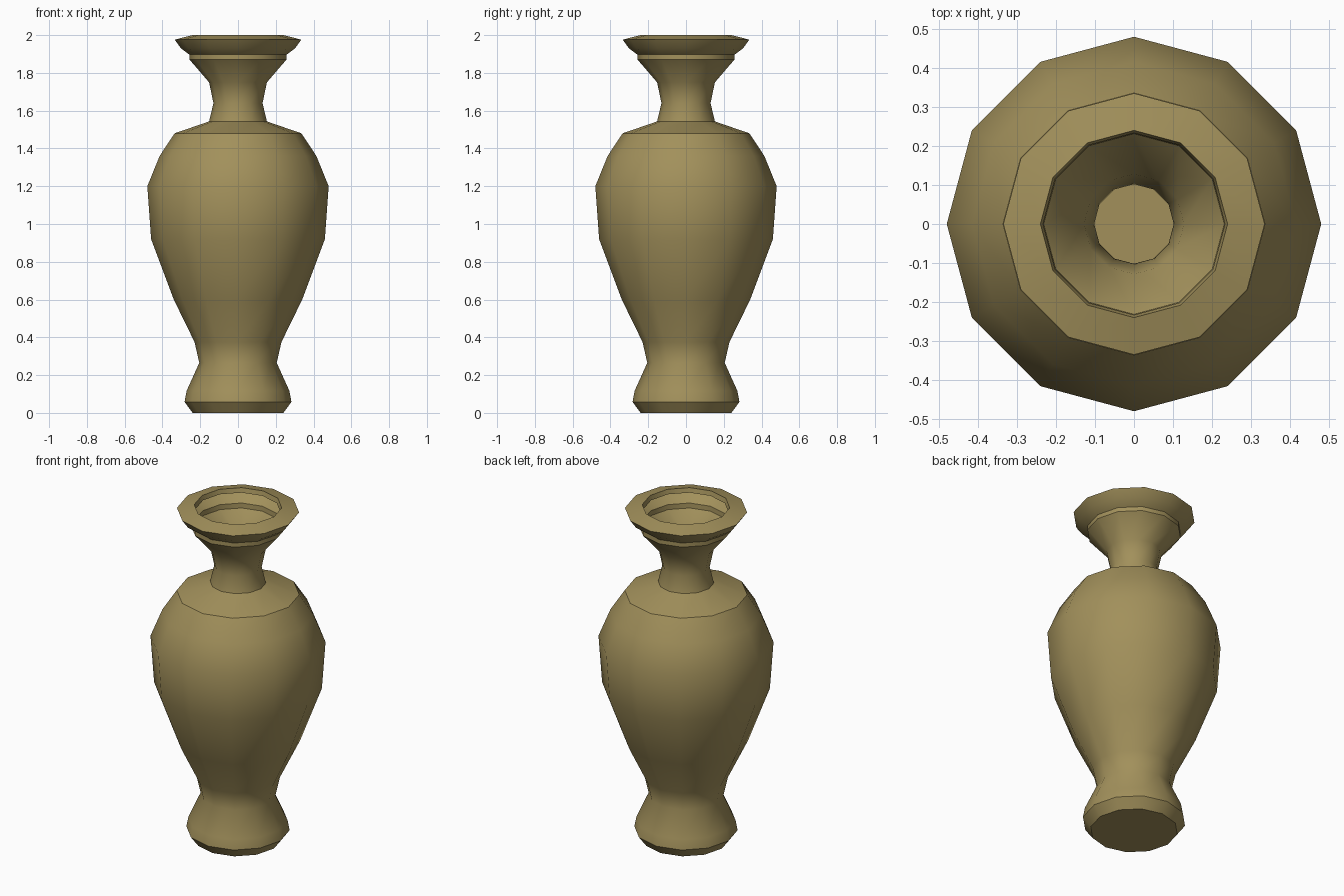
import bpy, bmesh, math

if "Cube" in bpy.data.objects:
    bpy.data.objects.remove(bpy.data.objects["Cube"])

SIDES = 12
# outer profile (radius, height) from the foot up to the inner lip
PROFILE = [(0.24, 0), (0.283, 0.058), (0.272, 0.117), (0.205, 0.265), (0.23, 0.375),
           (0.34, 0.60), (0.46, 0.92), (0.48, 1.20), (0.415, 1.36), (0.336, 1.48),
           (0.153, 1.543), (0.13, 1.64), (0.153, 1.75), (0.258, 1.872), (0.258, 1.897),
           (0.302, 1.93), (0.335, 1.976), (0.24, 2.0)]

# vase body: twelve-sided rings joined by quads, foot closed
bm = bmesh.new()
rings = []
for r, z in PROFILE:
    rings.append([bm.verts.new((r * math.cos(2 * math.pi * i / SIDES),
                                r * math.sin(2 * math.pi * i / SIDES), z))
                  for i in range(SIDES)])
for low, high in zip(rings, rings[1:]):
    for i in range(SIDES):
        j = (i + 1) % SIDES
        bm.faces.new((low[i], low[j], high[j], high[i]))
bm.faces.new(rings[0][::-1])
mesh = bpy.data.meshes.new("vase")
bm.to_mesh(mesh)
bm.free()
vase = bpy.data.objects.new("vase", mesh)
bpy.context.collection.objects.link(vase)

# hollow wall thickness
wall = vase.modifiers.new("wall", 'SOLIDIFY')
wall.thickness = 0.028
wall.offset = -1
bpy.context.view_layer.objects.active = vase
vase.select_set(True)
bpy.ops.object.modifier_apply(modifier="wall")

# smooth shading with sharp rims
bpy.ops.object.shade_smooth_by_angle(angle=math.radians(36.4))

# ochre clay
clay = bpy.data.materials.new("clay")
clay.diffuse_color = (0.36, 0.28, 0.105, 1)
clay.use_nodes = True
clay.node_tree.nodes["Principled BSDF"].inputs["Base Color"].default_value = clay.diffuse_color
mesh.materials.append(clay)
